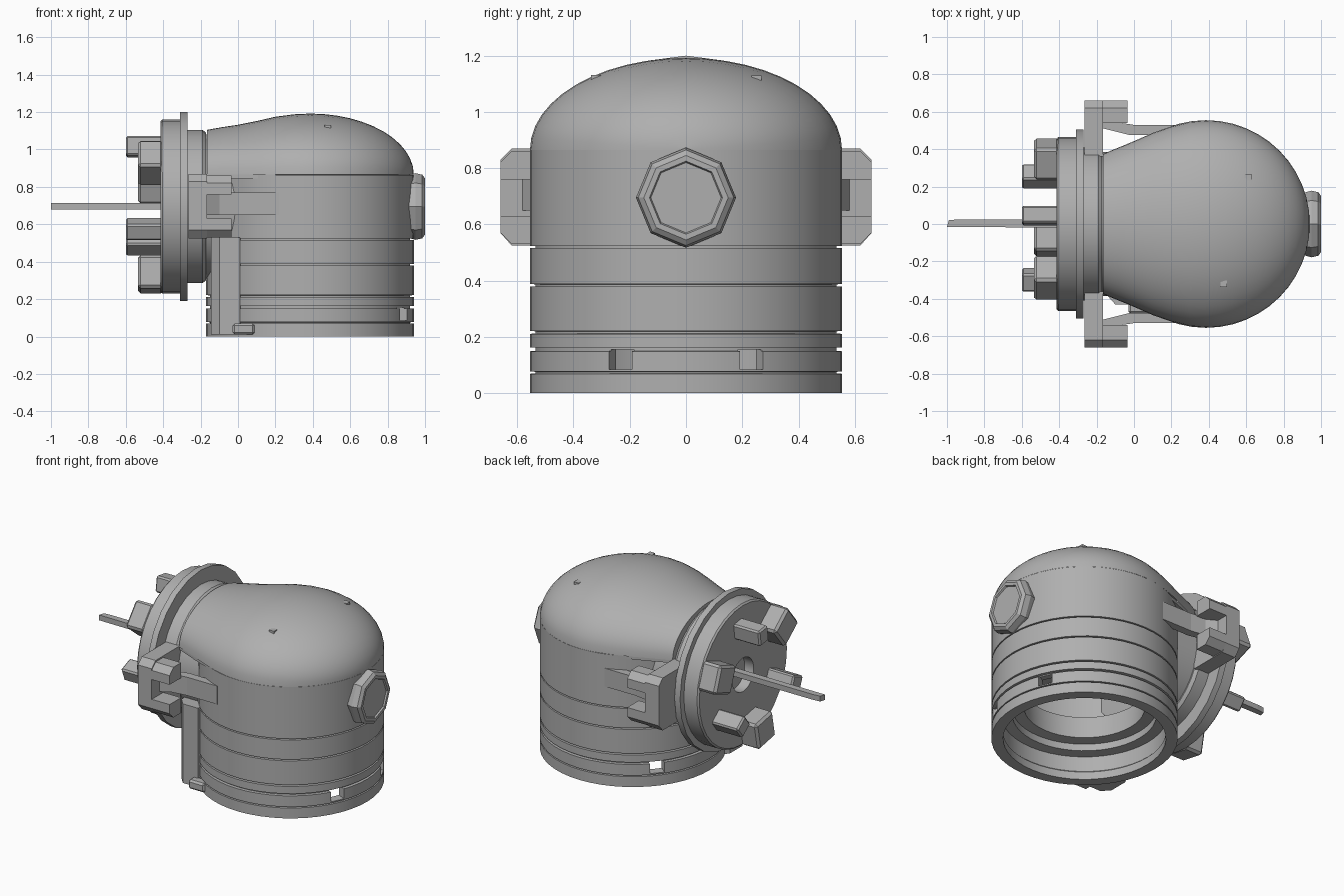
import bpy, bmesh
from math import sin, cos, pi, radians
from mathutils import Matrix, Vector

cube = bpy.data.objects.get("Cube")
if cube:
    bpy.data.objects.remove(cube)

grey = bpy.data.materials.new("matte grey")
grey.use_nodes = True
GREY = (0.43, 0.43, 0.43, 1)
grey.diffuse_color = GREY
grey.node_tree.nodes["Principled BSDF"].inputs["Base Color"].default_value = GREY

CX, R, SHOULDER = 0.385, 0.555, 0.865   # body axis, radius, dome base height
PORT_Z = 0.695                          # height of the side port axis


def finish(name, bm, smooth=True):
    bmesh.ops.recalc_face_normals(bm, faces=bm.faces)
    mesh = bpy.data.meshes.new(name)
    bm.to_mesh(mesh)
    bm.free()
    mesh.materials.append(grey)
    ob = bpy.data.objects.new(name, mesh)
    bpy.context.collection.objects.link(ob)
    if smooth:
        bpy.ops.object.select_all(action="DESELECT")
        ob.select_set(True)
        bpy.context.view_layer.objects.active = ob
        bpy.ops.object.shade_smooth_by_angle(angle=radians(35))
    return ob


def lathe(name, profile, sides, axis="Z", origin=(0, 0, 0), smooth=True):
    """Spin a closed (radius, height) profile about an axis."""
    bm = bmesh.new()
    rings = [[bm.verts.new((r * cos(2 * pi * i / sides), r * sin(2 * pi * i / sides), h))
              for r, h in profile] for i in range(sides)]
    for i in range(sides):
        a, b = rings[i], rings[(i + 1) % sides]
        for j in range(len(profile)):
            k = (j + 1) % len(profile)
            bm.faces.new((a[j], b[j], b[k], a[k]))
    bmesh.ops.remove_doubles(bm, verts=bm.verts, dist=1e-5)
    if axis == "X":
        bm.transform(Matrix.Rotation(pi / 2, 4, "Y"))
    bm.transform(Matrix.Translation(origin))
    return finish(name, bm, smooth)


def box(name, lo, hi, bevel=0.0, turn=None):
    """Box between two corners, optionally bevelled and turned about the port axis."""
    bm = bmesh.new()
    bmesh.ops.create_cube(bm, size=1)
    lo, hi = Vector(lo), Vector(hi)
    bm.transform(Matrix.Translation((lo + hi) / 2) @ Matrix.Diagonal((*(hi - lo), 1)))
    if bevel:
        bmesh.ops.bevel(bm, geom=bm.edges[:], offset=bevel, segments=1, affect="EDGES")
    if turn is not None:
        bm.transform(Matrix.Translation((0, 0, PORT_Z)) @ Matrix.Rotation(turn, 4, "X"))
    return finish(name, bm, False)


def prism(name, outline, lo, hi, axis):
    """Extrude a 2D outline along x (outline in y, z) or z (outline in x, y)."""
    bm = bmesh.new()
    place = (lambda a, b, t: (t, a, b)) if axis == "X" else (lambda a, b, t: (a, b, t))
    ends = [[bm.verts.new(place(a, b, t)) for a, b in outline] for t in (lo, hi)]
    for end in ends:
        bm.faces.new(end)
    for i in range(len(outline)):
        j = (i + 1) % len(outline)
        bm.faces.new((ends[0][i], ends[0][j], ends[1][j], ends[1][i]))
    return finish(name, bm, False)


# Hollow body: stacked bands separated by grooves, with a stepped inner seat
bands = [(0, 0.07), (0.076, 0.15), (0.162, 0.212), (0.22, 0.38), (0.387, 0.517), (0.523, SHOULDER)]
profile = [(0.485, 0)]
for lo, hi in bands:
    profile += [(R - 0.02, lo), (R, lo + 0.001), (R, hi - 0.001), (R - 0.02, hi)]
profile += [(0.49, SHOULDER), (0.49, 0.37), (0.37, 0.36), (0.36, 0.215), (0.43, 0.21), (0.43, 0.165),
            (0.495, 0.16), (0.495, 0.06), (0.485, 0.05)]
body = lathe("body_shell", profile, 48, origin=(CX, 0, 0))

# Locking notches through the lower band
for deg in (-25, 25, 140):
    cutter = box("notch_cutter", (0.45, -0.045, 0.085), (0.65, 0.045, 0.155))
    cutter.matrix_world = Matrix.Translation((CX, 0, 0)) @ Matrix.Rotation(radians(deg), 4, "Z")
    cutter.hide_render = True
    cutter.hide_set(True)
    mod = body.modifiers.new("notch", "BOOLEAN")
    mod.operation, mod.object = "DIFFERENCE", cutter

# Dome: half-ellipse sections lofted from the port to the far side, with an inner wall
stations = [(-0.165, 0.375, 1.105), (-0.08, 0.41, 1.12), (0, 0.443, 1.132), (0.1, 0.487, 1.152),
            (0.2, 0.522, 1.175), (0.3, 0.548, 1.188)]
for i in range(13):
    a = pi / 2 * i / 12
    stations.append((CX + R * sin(a), max(R * cos(a), 0.002), SHOULDER + 0.327 * max(cos(a), 0.004)))
bm = bmesh.new()
rows = []
for x, w, top in stations:
    rows.append([bm.verts.new((x, w * cos(pi * k / 24), SHOULDER + (top - SHOULDER) * sin(pi * k / 24)))
                 for k in range(25)])
for a, b in zip(rows, rows[1:]):
    for k in range(24):
        bm.faces.new((a[k], a[k + 1], b[k + 1], b[k]))
bm.faces.new(rows[0])
inner = bmesh.ops.duplicate(bm, geom=bm.verts[:] + bm.edges[:] + bm.faces[:])["geom"]
bmesh.ops.scale(bm, vec=(0.9, 0.9, 0.9), space=Matrix.Translation((-CX, 0, -SHOULDER)),
                verts=[g for g in inner if isinstance(g, bmesh.types.BMVert)])
finish("dome", bm)

# Floor of the dome overhang between the body and the port
prism("dome_floor", [(-0.165, -0.37), (-0.165, 0.37), (0, 0.44), (0.2, 0.515), (0.2, 0.47), (0, 0.33),
                     (-0.08, 0), (0, -0.33), (0.2, -0.47), (0.2, -0.515), (0, -0.44)],
      SHOULDER - 0.02, SHOULDER + 0.002, "Z")

# Small marker studs, almost flush with the dome
for x, y, z in ((0.05, 0.08, 1.128), (0.61, 0.25, 1.126), (0.48, -0.32, 1.127)):
    box("dome_stud", (x - 0.018, y - 0.018, z - 0.04), (x + 0.018, y + 0.018, z + 0.004))

# Side port: neck, collar, thin plate and thick flange with a recess
lathe("port_neck", [(0, -0.2), (0.385, -0.2), (0.385, 0), (0, 0)], 40, "X", (0, 0, PORT_Z))
lathe("port_collar", [(0, -0.28), (0.41, -0.28), (0.41, -0.19), (0.395, -0.17), (0, -0.17)],
      32, "X", (0, 0, PORT_Z))
lathe("port_plate", [(0, -0.31), (0.505, -0.31), (0.505, -0.27), (0, -0.27)], 24, "X", (0, 0, PORT_Z))
lathe("port_flange", [(0.11, -0.415), (0.455, -0.415), (0.465, -0.405), (0.465, -0.3), (0, -0.3),
                      (0, -0.35), (0.11, -0.35)], 32, "X", (0, 0, PORT_Z))

# Flange fittings: three lugs and three pins around a long rod
for deg in (20, 141, 259):
    box("flange_lug", (-0.535, 0.28, -0.09), (-0.4, 0.46, 0.09), 0.015, radians(deg))
for deg in (82, 202, 322):
    box("flange_pin", (-0.6, 0.27, -0.047), (-0.4, 0.375, 0.047), 0.01, radians(deg))
prism("rod", [(-0.99, 0.02), (-1.0, -0.015), (-0.34, -0.02), (-0.34, 0.025), (-0.94, 0.025)],
      0.68, 0.715, "Z")

# Mirrored ears with chamfered outlines, rear blocks and arms to the body
for s, side in ((1, "back"), (-1, "front")):
    ear = [(0.36, 0.525), (0.62, 0.525), (0.66, 0.57), (0.66, 0.83), (0.62, 0.87), (0.36, 0.87)]
    prism(side + "_ear", [(s * y, z) for y, z in ear], -0.265, -0.165, "X")
    lower = [(0.54, 0.53), (0.62, 0.53), (0.66, 0.57), (0.66, 0.63), (0.54, 0.63)]
    upper = [(y, 2 * PORT_Z - z) for y, z in lower]
    for block in (lower, upper):
        prism(side + "_ear_block", [(s * y, z) for y, z in block], -0.17, -0.035, "X")
    arm = [(-0.2, 0.6), (-0.1, 0.545), (0, 0.53), (0.22, 0.53), (0.2, 0.48), (-0.02, 0.475), (-0.2, 0.52)]
    prism(side + "_arm", [(x, s * y) for x, y in arm], 0.65, 0.77, "Z")

# Vertical clamp bar hugging the front side of the body, with a foot
prism("clamp_bar", [(-0.145, -0.38), (-0.1, -0.43), (0.01, -0.43), (0.015, -0.35), (-0.105, -0.2),
                    (-0.145, -0.25)], 0.01, 0.53, "Z")
box("clamp_foot", (-0.03, -0.48, 0.01), (0.09, -0.41, 0.07), 0.012)

# Faceted knob opposite the port
lathe("knob", [(0, 0.88), (0.165, 0.9), (0.178, 0.95), (0.17, 0.985), (0.15, 1.0), (0.13, 1.0),
               (0.125, 0.99), (0, 0.99)], 8, "X", (0, 0, PORT_Z), smooth=False)
